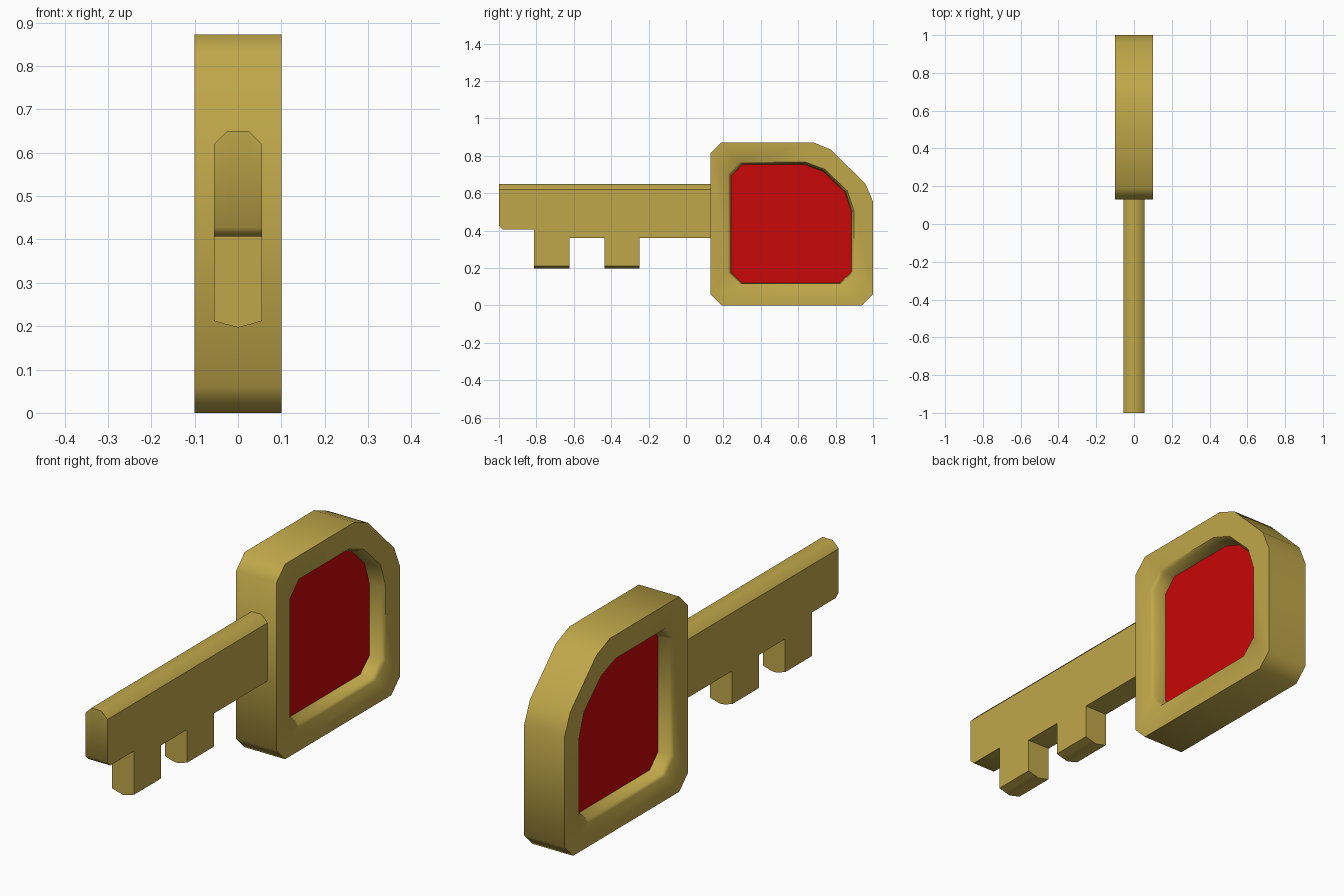
import bpy, bmesh, math

if "Cube" in bpy.data.objects:
    bpy.data.objects.remove(bpy.data.objects["Cube"])


def material(name, color):
    m = bpy.data.materials.new(name)
    m.diffuse_color = (*color, 1)
    m.use_nodes = True
    m.node_tree.nodes["Principled BSDF"].inputs["Base Color"].default_value = m.diffuse_color
    return m


gold = material("gold", (0.53, 0.39, 0.068))
red = material("red", (0.58, 0.002, 0.002))


def loft(name, rings, mat, closed=False, angle=50):
    """Join rings of matching points; cap the ends or close the ring loop."""
    bm = bmesh.new()
    loops = [[bm.verts.new(p) for p in ring] for ring in rings]
    pairs = list(zip(loops, loops[1:]))
    if closed:
        pairs.append((loops[-1], loops[0]))
    else:
        bm.faces.new(loops[0])
        bm.faces.new(loops[-1])
    n = len(loops[0])
    for a, b in pairs:
        for i in range(n):
            j = (i + 1) % n
            bm.faces.new((a[i], a[j], b[j], b[i]))
    bmesh.ops.recalc_face_normals(bm, faces=bm.faces)
    mesh = bpy.data.meshes.new(name)
    bm.to_mesh(mesh)
    bm.free()
    mesh.materials.append(mat)
    ob = bpy.data.objects.new(name, mesh)
    bpy.context.collection.objects.link(ob)
    bpy.ops.object.select_all(action='DESELECT')
    ob.select_set(True)
    bpy.context.view_layer.objects.active = ob
    bpy.ops.object.shade_smooth_by_angle(angle=math.radians(angle))
    return ob


# Head outlines in (y, z)
outer = [(0.13, 0.06), (0.19, 0), (0.94, 0), (1.0, 0.06), (1.0, 0.555),
         (0.96, 0.65), (0.775, 0.833), (0.68, 0.872), (0.19, 0.872), (0.13, 0.812)]
inner = [(0.24, 0.18), (0.30, 0.12), (0.82, 0.12), (0.885, 0.18), (0.885, 0.50),
         (0.85, 0.605), (0.735, 0.715), (0.635, 0.753), (0.30, 0.753), (0.24, 0.693)]


def ring(points, x, scale=1.0):
    cy, cz = 0.5625, 0.4365
    return [(x, cy + (y - cy) * scale, cz + (z - cz) * scale) for y, z in points]


# Head frame with a softly bevelled opening
loft("head_frame", [
    ring(outer, -0.1), ring(outer, 0.1),
    ring(inner, 0.1, 1.045), ring(inner, 0.085, 1.012), ring(inner, 0.025),
    ring(inner, -0.025), ring(inner, -0.085, 1.012), ring(inner, -0.1, 1.045)],
    gold, closed=True)

# Red inlay, deeply recessed on both sides
loft("head_inlay", [ring(inner, -0.03, 1.002), ring(inner, 0.03, 1.002)], red, angle=20)


# Shaft with two teeth: one side profile per x station
def shaft_profile(x, top, tooth):
    pts = [(-1, top), (-1, 0.427), (-0.98, 0.407), (-0.812, 0.407)]
    for y0, y1, before in ((-0.812, -0.622, 0.407), (-0.437, -0.248, 0.36)):
        if before == 0.36:
            pts.append((y0, before))
        pts += [(y0, tooth), (y1, tooth), (y1, 0.36)]
    pts += [(0.135, 0.36), (0.135, top)]
    return [(x, y, z) for y, z in pts]


stations = [(-0.055, 0.62, 0.212), (-0.025, 0.65, 0.203), (0, 0.65, 0.197),
            (0.025, 0.65, 0.203), (0.055, 0.62, 0.212)]
shaft = loft("shaft_and_teeth", [shaft_profile(*s) for s in stations], gold)

# Keep the flat sides of the shaft crisp
for edge in shaft.data.edges:
    xs = [shaft.data.vertices[i].co.x for i in edge.vertices]
    if min(abs(v) for v in xs) > 0.05 and xs[0] * xs[1] > 0:
        edge.use_edge_sharp = True
